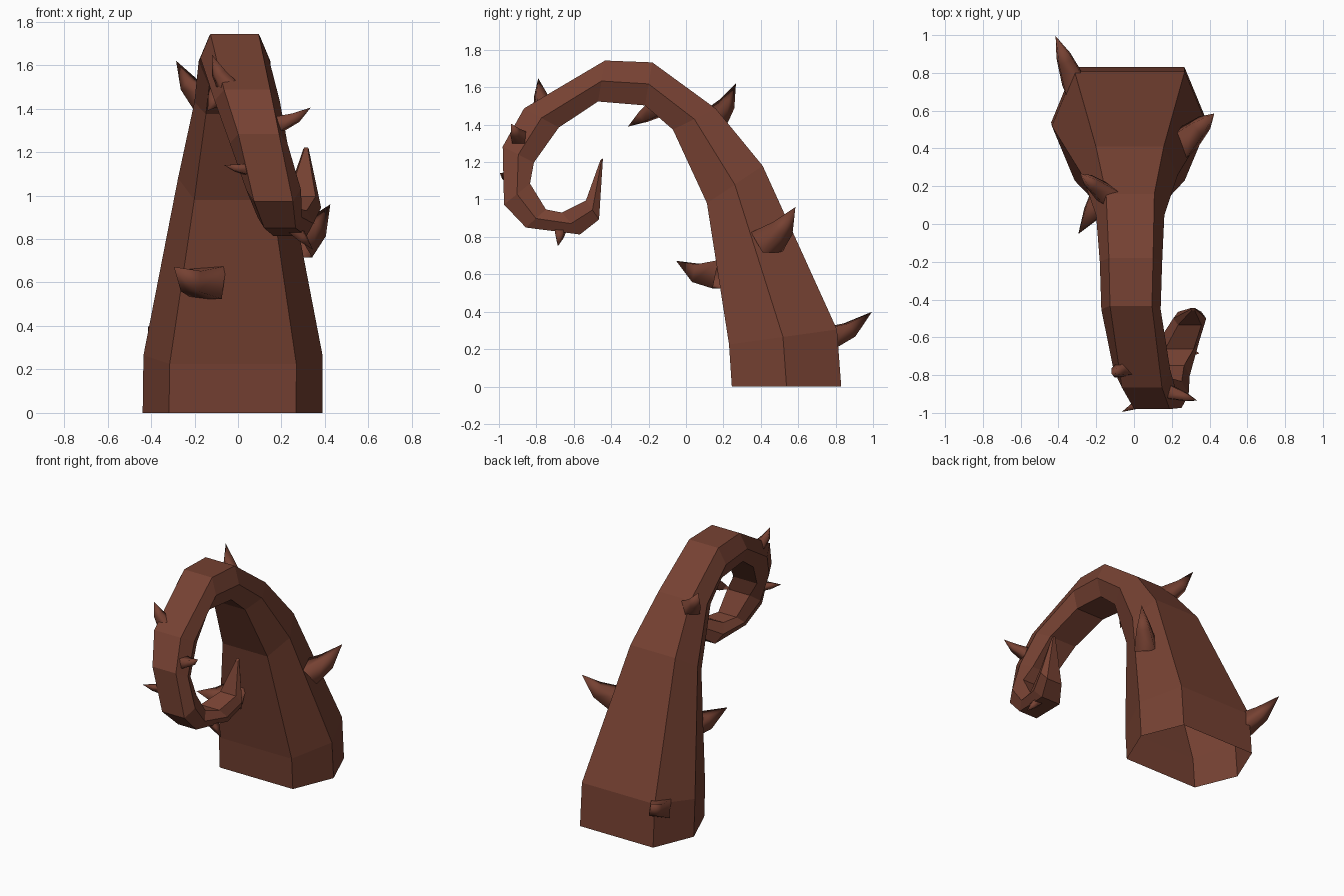
import bpy, bmesh, math
from mathutils import Vector

brown = bpy.data.materials.new("reddish brown")
brown.diffuse_color = (0.18, 0.053, 0.032, 1)


def loft(name, rings, tip=None, cap_end=False, smooth=False):
    """Skin a row of rings, ending in a point, a cap or an open edge."""
    bm = bmesh.new()
    vs = [[bm.verts.new(p) for p in ring] for ring in rings]
    n = len(vs[0])
    for a, b in zip(vs, vs[1:]):
        for i in range(n):
            j = (i + 1) % n
            bm.faces.new((a[i], a[j], b[j], b[i]))
    if tip is not None:
        t = bm.verts.new(tip)
        for i in range(n):
            bm.faces.new((vs[-1][i], vs[-1][(i + 1) % n], t))
    if cap_end:
        bm.faces.new(vs[-1])
    bmesh.ops.recalc_face_normals(bm, faces=bm.faces)
    for f in bm.faces:
        f.smooth = smooth
    me = bpy.data.meshes.new(name)
    bm.to_mesh(me)
    bm.free()
    me.materials.append(brown)
    ob = bpy.data.objects.new(name, me)
    bpy.context.collection.objects.link(ob)
    return ob


# Tentacle: six-sided rings as (centre x, outer y, outer z, inner y, inner z)
path = [
    (-0.025, 0.83, 0.0, 0.245, 0.0),
    (-0.023, 0.807, 0.305, 0.23, 0.225),
    (-0.022, 0.41, 1.18, 0.112, 0.98),
    (-0.02, 0.16, 1.485, -0.07, 1.374),
    (-0.016, -0.18, 1.733, -0.22, 1.503),
    (-0.016, -0.433, 1.743, -0.47, 1.524),
    (0.042, -0.866, 1.487, -0.68, 1.385),
    (0.095, -0.98, 1.283, -0.813, 1.198),
    (0.163, -0.973, 0.973, -0.834, 1.085),
    (0.193, -0.856, 0.85, -0.749, 0.947),
    (0.24, -0.567, 0.813, -0.663, 0.93),
    (0.295, -0.465, 0.893, -0.535, 0.995),
    (0.313, -0.444, 1.22, -0.458, 1.21),
]
rings = []
for x, yo, zo, yi, zi in path:
    c = Vector((x, (yo + yi) / 2, (zo + zi) / 2))
    n = Vector((0, (yo - yi) / 2, (zo - zi) / 2))
    r = n.length * math.sqrt(2)
    n.normalize()
    rings.append([c + Vector((r * math.cos(a), 0, 0)) + n * (r * math.sin(a))
                  for a in map(math.radians, (0, 45, 135, 180, 225, 315))])
loft("tentacle", rings, cap_end=True)

# Thorns: (base centre), (tip), base radius, sag that makes the point hook up
thorns = [
    ((-0.13, 0.20, 0.60), (-0.295, -0.053, 0.672), 0.11, 0.10),
    ((-0.31, 0.73, 0.25), (-0.415, 0.995, 0.40), 0.09, 0.08),
    ((0.26, 0.43, 0.77), (0.425, 0.585, 0.96), 0.10, 0.08),
    ((-0.14, 0.15, 1.43), (-0.285, 0.267, 1.62), 0.075, 0.08),
    ((-0.07, -0.15, 1.49), (-0.14, -0.31, 1.39), 0.065, 0.0),
    ((-0.04, -0.765, 1.49), (-0.12, -0.79, 1.648), 0.06, 0.06),
    ((0.19, -0.89, 1.33), (0.335, -0.935, 1.405), 0.05, 0.06),
    ((0.06, -0.935, 1.12), (-0.065, -0.995, 1.14), 0.04, 0.03),
    ((0.25, -0.67, 0.86), (0.345, -0.685, 0.75), 0.045, 0.0),
]
for k, (b, t, r, sag) in enumerate(thorns):
    b, t = Vector(b), Vector(t)
    d = t - b
    side = d.cross(Vector((0, 0, 1))).normalized()
    up = side.cross(d).normalized()
    mid = b + d * 0.5 - up * sag * d.length
    squares = [[c + (side * math.cos(a) + up * math.sin(a)) * s
                for a in (math.pi * (0.25 + 0.5 * i) for i in range(4))]
               for c, s in ((b, r), (mid, r * 0.62))]
    loft(f"thorn_{k + 1}", squares, tip=t, smooth=True)
